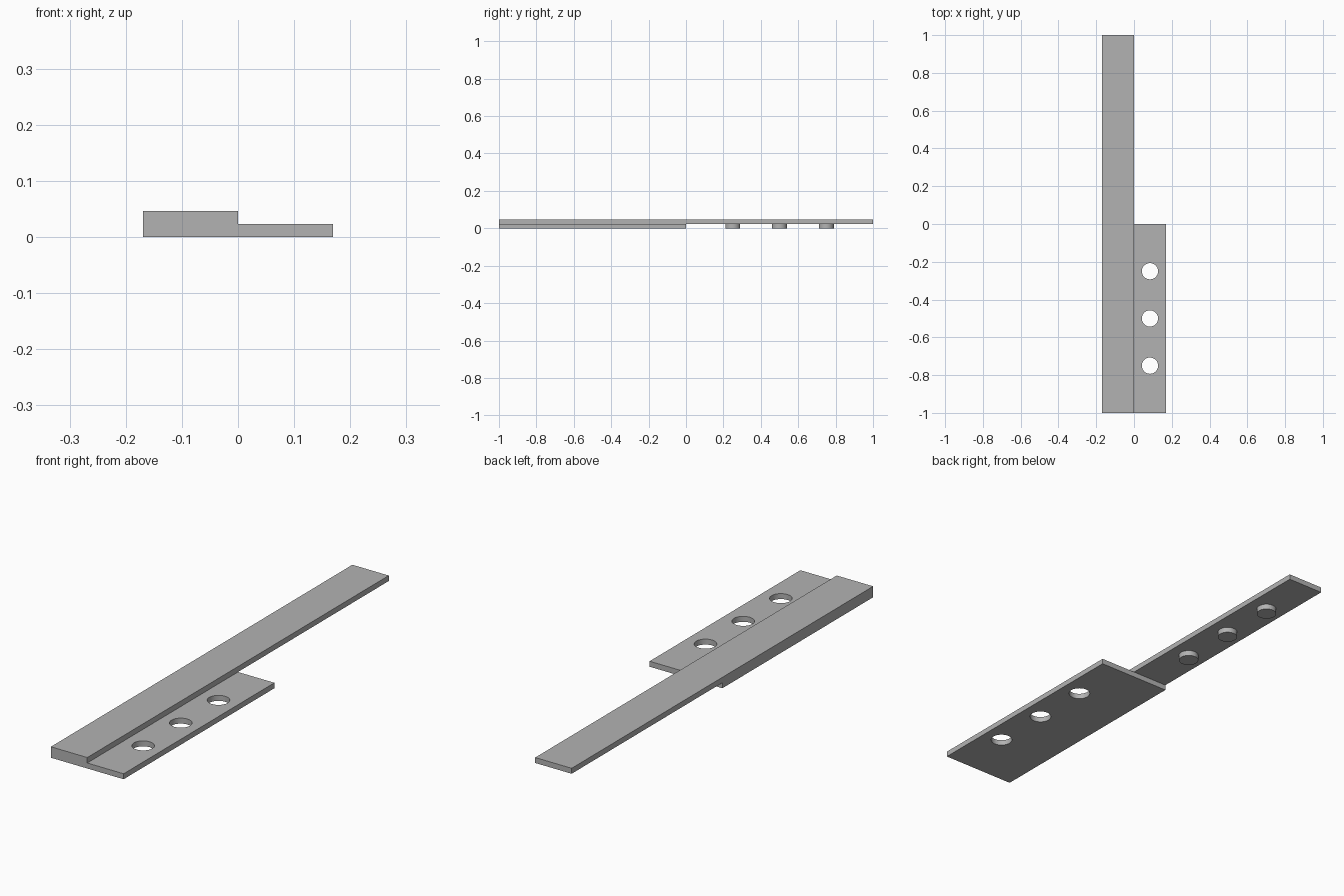
import bpy, bmesh
from mathutils import Matrix, Vector

W, T = 0.169, 0.023            # strip width, layer thickness
SPOTS = (0.25, 0.5, 0.75)      # spacing of pegs and holes

cube = bpy.data.objects.get("Cube")
if cube:
    bpy.data.objects.remove(cube, do_unlink=True)

grey = bpy.data.materials.new("plain grey")
grey.use_nodes = True
colour = (0.45, 0.45, 0.45, 1)
grey.diffuse_color = colour
grey.node_tree.nodes["Principled BSDF"].inputs["Base Color"].default_value = colour


def make_object(name, bm):
    bmesh.ops.recalc_face_normals(bm, faces=bm.faces[:])
    mesh = bpy.data.meshes.new(name)
    bm.to_mesh(mesh)
    bm.free()
    mesh.materials.append(grey)
    obj = bpy.data.objects.new(name, mesh)
    bpy.context.collection.objects.link(obj)
    return obj


def cylinders(name, x, side, radius, bottom, top):
    bm = bmesh.new()
    for y in SPOTS:
        bmesh.ops.create_cone(bm, cap_ends=True, segments=48, radius1=radius,
                              radius2=radius, depth=top - bottom,
                              matrix=Matrix.Translation((x, side * y, (bottom + top) / 2)))
    return make_object(name, bm)


def extrude(bm, faces, distance):
    geom = bmesh.ops.extrude_face_region(bm, geom=faces)["geom"]
    verts = [g for g in geom if isinstance(g, bmesh.types.BMVert)]
    bmesh.ops.translate(bm, verts=verts, vec=(0, distance, 0))
    return [g for g in geom if isinstance(g, bmesh.types.BMFace)]


# Stepped body: three profile cells run to the middle, the upper one runs on
bm = bmesh.new()
for x, z in ((-W, 0), (0, 0), (-W, T)):
    corners = ((x, z), (x + W, z), (x + W, z + T), (x, z + T))
    bm.faces.new([bm.verts.new((cx, -1, cz)) for cx, cz in corners])
bmesh.ops.remove_doubles(bm, verts=bm.verts[:], dist=0.0001)
caps = extrude(bm, bm.faces[:], 1)
upper = max(caps, key=lambda f: f.calc_center_median().z)
extrude(bm, [upper], 1)
bmesh.ops.dissolve_limit(bm, angle_limit=0.01, verts=bm.verts[:], edges=bm.edges[:])
body = make_object("stepped_strip", bm)

# Round holes through the lower plate
cutter = cylinders("hole_cutter", W / 2, -1, 0.043, -T, 2 * T)
cutter.hide_render = True
holes = body.modifiers.new("holes", "BOOLEAN")
holes.operation = "DIFFERENCE"
holes.solver = "EXACT"
holes.object = cutter
bpy.context.view_layer.objects.active = body
bpy.ops.object.modifier_apply(modifier="holes")
bpy.data.objects.remove(cutter, do_unlink=True)

# Pegs under the free end of the upper strip
pegs = cylinders("pegs", -W / 2, 1, 0.04, 0, T)

for obj in (body, pegs):
    bpy.ops.object.select_all(action="DESELECT")
    obj.select_set(True)
    bpy.context.view_layer.objects.active = obj
    bpy.ops.object.shade_smooth_by_angle()
